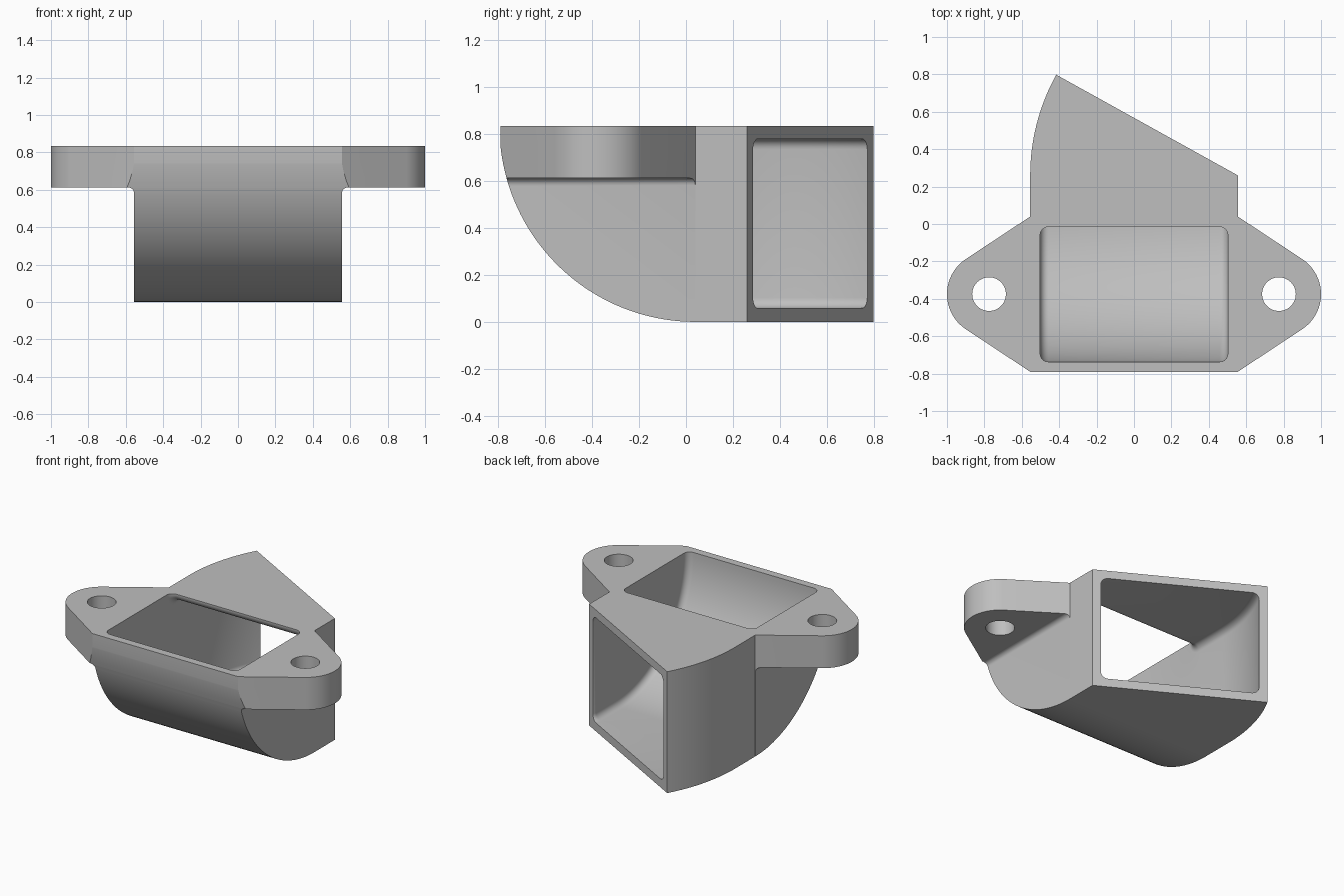
import bpy, bmesh
from math import sin, cos, pi, radians
from mathutils import Vector

cube = bpy.data.objects.get("Cube")
if cube:
    bpy.data.objects.remove(cube)

W, H = 0.555, 0.835          # half width and height of the duct
AXIS, NECK = 0.04, 0.26      # y of the first bend axis and of the second
TURN = radians(29)           # sideways turn of the outlet
HOLE = (0.775, -0.375)       # bolt hole centre

grey = bpy.data.materials.new("Grey plastic")
grey.use_nodes = True
grey.diffuse_color = (0.52, 0.52, 0.52, 1)
grey.node_tree.nodes["Principled BSDF"].inputs["Base Color"].default_value = (0.52, 0.52, 0.52, 1)


def arc(cx, cy, r, a0, a1, n):
    angles = [radians(a0 + (a1 - a0) * i / n) for i in range(n + 1)]
    return [(cx + r * cos(a), cy + r * sin(a)) for a in angles]


def loft(name, rings):
    """Closed solid through a list of equal-length rings of points."""
    bm = bmesh.new()
    rows = [[bm.verts.new(p) for p in ring] for ring in rings]
    n = len(rows[0])
    for a, b in zip(rows, rows[1:]):
        for i in range(n):
            j = (i + 1) % n
            bm.faces.new((a[i], a[j], b[j], b[i]))
    bm.faces.new(rows[0][::-1])
    bm.faces.new(rows[-1])
    bmesh.ops.recalc_face_normals(bm, faces=bm.faces)
    mesh = bpy.data.meshes.new(name)
    bm.to_mesh(mesh)
    bm.free()
    mesh.materials.append(grey)
    obj = bpy.data.objects.new(name, mesh)
    bpy.context.collection.objects.link(obj)
    return obj


def prism(name, outline, place, lo, hi):
    return loft(name, [[place(u, v, t) for u, v in outline] for t in (lo, hi)])


def combine(target, tool, operation):
    mod = target.modifiers.new(tool.name, 'BOOLEAN')
    mod.operation, mod.solver, mod.object = operation, 'EXACT', tool
    bpy.context.view_layer.objects.active = target
    bpy.ops.object.modifier_apply(modifier=mod.name)
    bpy.data.objects.remove(tool)


# Plan outline: duct, turned outlet and the two rounded bolt tabs
tab = arc(*HOLE, 0.225, -55.5, 55.5, 24)
outlet = arc(W, NECK, 2 * W, 180 - degrees_turn if (degrees_turn := 29) else 180, 180, 16)
plan = [(W, -0.79)] + tab + [(W, AXIS), (W, NECK)] + outlet + [(-W, AXIS)]
plan += [(-x, y) for x, y in reversed(tab)] + [(-W, -0.79)]
duct = prism("duct_elbow", plan, lambda u, v, t: Vector((u, v, t)), -0.1, H)

# Side profile: quarter-round front running into a flat base
side = arc(AXIS, H, H, 180, 270, 40) + [(1, 0), (1, H + 0.1), (AXIS - H, H + 0.1)]
combine(duct, prism("side_profile", side, lambda u, v, t: Vector((t, u, v)), -1.2, 1.2), 'INTERSECT')

# Front profile: narrow duct below wide tabs, with small fillets between
w, r, under = W + 0.0005, 0.03, 0.612
half = [(w, -0.2)] + arc(w + r, under - r, r, 180, 90, 6) + [(1.2, under), (1.2, 1)]
front = half + [(-x, z) for x, z in reversed(half)]
combine(duct, prism("front_profile", front, lambda u, v, t: Vector((u, t, v)), -1.2, 1.2), 'INTERSECT')

# Air passage: rounded section swept down, back and then sideways
x1, d0, d1, c = 0.502, 0.055, 0.777, 0.045
section = []
for cx, cd, a in ((x1 - c, d1 - c, 0), (c - x1, d1 - c, 90), (c - x1, d0 + c, 180), (x1 - c, d0 + c, 270)):
    section += arc(cx, cd, c, a, a + 90, 6)


def bend_down(a):
    return [Vector((x, AXIS - d * cos(a), H - d * sin(a))) for x, d in section]


def bend_side(a):
    return [Vector((W - (W - x) * cos(a), NECK + (W - x) * sin(a), H - d)) for x, d in section]


rings = [[p + Vector((0, 0, 0.1)) for p in bend_down(0)]]
rings += [bend_down(pi / 2 * i / 40) for i in range(41)]
rings += [bend_side(TURN * i / 16) for i in range(17)]
rings.append([p + 0.1 * Vector((sin(TURN), cos(TURN), 0)) for p in rings[-1]])
combine(duct, loft("air_passage", rings), 'DIFFERENCE')

# Bolt holes
for s in (-1, 1):
    circle = arc(s * HOLE[0], HOLE[1], 0.09, 0, 352.5, 47)
    combine(duct, prism("bolt_hole", circle, lambda u, v, t: Vector((u, v, t)), 0.4, 1), 'DIFFERENCE')

# Smooth curves, crisp edges
bpy.ops.object.select_all(action='DESELECT')
duct.select_set(True)
bpy.context.view_layer.objects.active = duct
bpy.ops.object.shade_smooth_by_angle(angle=radians(25))
